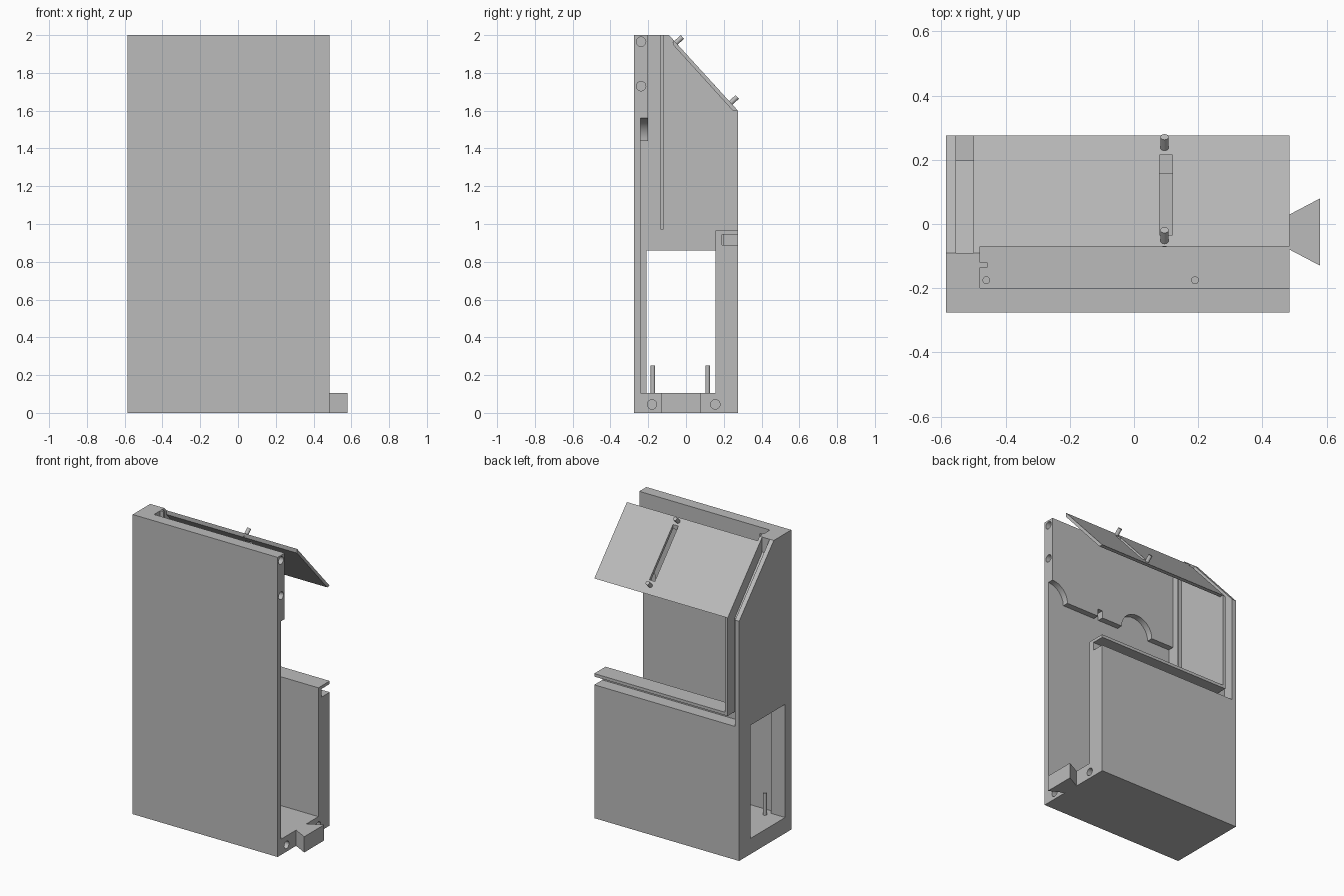
import bpy, bmesh, math
from mathutils import Vector

cube = bpy.data.objects.get("Cube")
if cube:
    bpy.data.objects.remove(cube, do_unlink=True)

grey = bpy.data.materials.new("plain grey")
grey.use_nodes = True
colour = (0.5, 0.5, 0.5, 1)
grey.diffuse_color = colour
grey.node_tree.nodes["Principled BSDF"].inputs["Base Color"].default_value = colour

LEFT, RIGHT, INNER = -0.585, 0.485, -0.48
FRONT, BACK, FLOOR = -0.275, 0.275, 0.105


def prism(name, outline, start, end, axis="x"):
    """Extrude an outline along x (outline is y, z) or z (outline is x, y)."""
    bm = bmesh.new()
    place = (lambda a, b: (start, a, b)) if axis == "x" else (lambda a, b: (a, b, start))
    face = bm.faces.new([bm.verts.new(place(a, b)) for a, b in outline])
    new = bmesh.ops.extrude_face_region(bm, geom=[face])["geom"]
    step = Vector((end - start, 0, 0)) if axis == "x" else Vector((0, 0, end - start))
    bmesh.ops.translate(bm, vec=step, verts=[g for g in new if isinstance(g, bmesh.types.BMVert)])
    bmesh.ops.recalc_face_normals(bm, faces=bm.faces)
    mesh = bpy.data.meshes.new(name)
    bm.to_mesh(mesh)
    bm.free()
    mesh.materials.append(grey)
    obj = bpy.data.objects.new(name, mesh)
    bpy.context.collection.objects.link(obj)
    return obj


def box(name, x0, x1, y0, y1, z0, z1):
    return prism(name, [(y0, z0), (y1, z0), (y1, z1), (y0, z1)], x0, x1)


def rod(name, centre, direction, radius, length, sides=32):
    bpy.ops.mesh.primitive_cylinder_add(vertices=sides, radius=radius, depth=length, location=centre)
    obj = bpy.context.object
    obj.name = name
    obj.rotation_euler = Vector(direction).to_track_quat("Z", "Y").to_euler()
    obj.data.materials.append(grey)
    bpy.ops.object.shade_smooth_by_angle(angle=math.radians(40))
    return obj


def cut(target, *cutters):
    for cutter in cutters:
        mod = target.modifiers.new("cut", "BOOLEAN")
        mod.operation, mod.solver, mod.object = "DIFFERENCE", "EXACT", cutter
        bpy.context.view_layer.objects.active = target
        bpy.ops.object.modifier_apply(modifier=mod.name)
        bpy.data.objects.remove(cutter, do_unlink=True)


# Side wall with sloped top, window and panel groove
side = prism("side_wall", [(FRONT, 0), (BACK, 0), (BACK, 1.6), (-0.09, 2), (FRONT, 2)], LEFT, INNER)
cut(side,
    box("window_cutter", -0.7, -0.4, -0.21, 0.155, FLOOR, 0.86),
    prism("groove_cutter", [(-0.09, 2.1), (-0.09, 1.9), (0.2, 1.57), (0.2, 0.89),
                            (0.4, 0.89), (0.4, 2.1)], -0.555, -0.5),
    box("slot_cutter", -0.53, -0.4, 0.19, 0.4, 0.89, 0.945))
box("guide_rib", INNER, -0.457, -0.135, -0.12, 0.97, 2)

# Front wall, thicker at the top, with round recesses and peg holes
front = prism("front_wall", [(FRONT, 0), (-0.24, 0), (-0.24, 1.44), (-0.2, 1.44),
                             (-0.2, 2), (FRONT, 2)], INNER, RIGHT)
for x in (RIGHT, -0.19):
    cut(front, rod("recess_cutter", (x, -0.19, 1.44), (0, 1, 0), 0.12, 0.1, 48))
cut(front, box("notch_cutter", 0.085, 0.12, -0.24, -0.1, 1.4, 1.49))
for z in (1.73, 1.965):
    cut(front, rod("hole_cutter", (RIGHT, -0.238, z), (1, 0, 0), 0.025, 0.1))

# Floor and slotted low back wall
base = prism("floor_and_back_wall",
             [(-0.24, 0), (BACK, 0), (BACK, 0.89), (0.19, 0.89), (0.19, 0.945), (BACK, 0.945),
              (BACK, 0.965), (0.155, 0.965), (0.155, FLOOR), (-0.24, FLOOR)], INNER, RIGHT)
for y in (-0.18, 0.155):
    cut(base, rod("hole_cutter", (RIGHT, y, 0.045), (1, 0, 0), 0.025, 0.1))

# Dovetail connector
prism("dovetail", [(RIGHT, -0.08), (0.58, -0.13), (0.58, 0.08), (RIGHT, 0.03)], 0, FLOOR, "z")

# Upright pins on the floor
for x in (-0.46, 0.19):
    for y in (-0.175, 0.115):
        rod("floor_pin", (x, y, 0.175), (0, 0, 1), 0.012, 0.15, 24)

# Sloped lid with a long slot and two pegs
lid = prism("sloped_lid", [(-0.07, 1.978), (-0.07, 1.95), (0.248, 1.6), (BACK, 1.6)], -0.5, RIGHT)
cut(lid, box("lid_slot_cutter", 0.08, 0.12, -0.035, 0.215, 1.5, 2.1))
normal = Vector((0, 0.74, 0.675))
for y, z in ((-0.05, 1.962), (0.24, 1.644)):
    rod("lid_peg", Vector((0.095, y, z)) + normal * 0.012, normal, 0.013, 0.06, 24)
